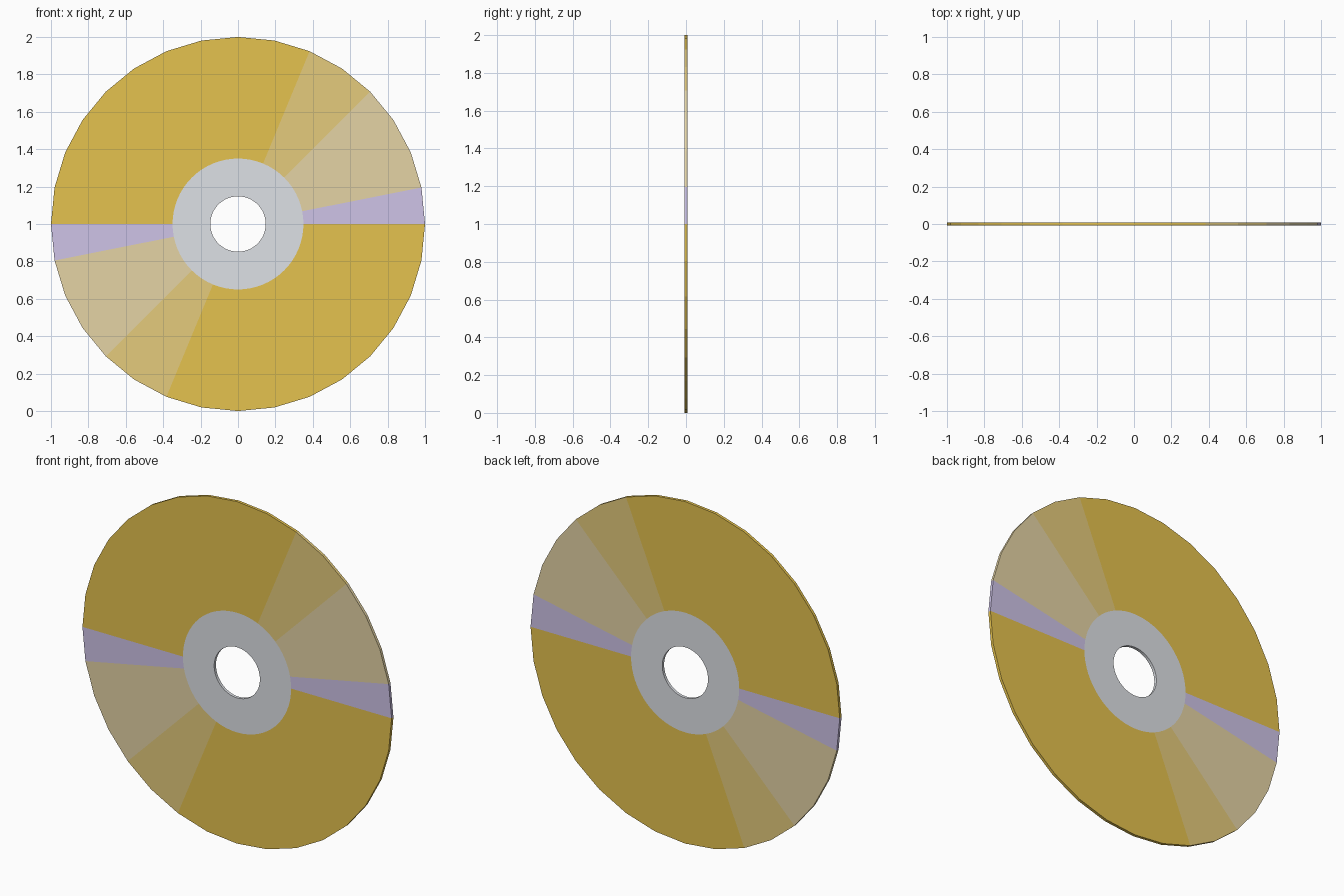
import bpy, bmesh, math

if "Cube" in bpy.data.objects:
    bpy.data.objects.remove(bpy.data.objects["Cube"])

N = 64                       # slices (outer edge keeps 32 visible sides)
R_HOLE, R_HUB, R_OUT = 0.148, 0.35, 1.0
Y_FRONT, Y_BACK = -0.009, 0.008


def linear(c):
    c /= 255
    return c / 12.92 if c <= 0.04045 else ((c + 0.055) / 1.055) ** 2.4


def material(name, rgb):
    m = bpy.data.materials.new(name)
    m.diffuse_color = (*[linear(c) for c in rgb], 1)
    m.use_nodes = True
    m.node_tree.nodes["Principled BSDF"].inputs["Base Color"].default_value = m.diffuse_color
    return m


mats = [material("gold", (229, 194, 78)), material("lavender", (207, 196, 232)),
        material("pale tan", (229, 212, 165)), material("warm tan", (229, 203, 124)),
        material("silver grey", (222, 225, 230))]


def sector(angle):
    """Reflection colour, repeated on opposite sides of the disc."""
    a = angle % 180
    return 1 if a < 11.25 else 2 if a < 45 else 3 if a < 67.5 else 0


def ring(bm, radius, y, flat=False):
    """Circle of vertices; flat puts every second one on a 32-gon's side."""
    out = []
    for i in range(N):
        r = radius * (math.cos(2 * math.pi / N) if flat and i % 2 else 1)
        a = 2 * math.pi * i / N
        out.append(bm.verts.new((r * math.cos(a), y, 1 + r * math.sin(a))))
    return out


# Closed profile swept round: front hub, front disc, rim, back disc, back hub, hole wall
bm = bmesh.new()
rings = [ring(bm, R_HOLE, Y_FRONT), ring(bm, R_HUB, Y_FRONT), ring(bm, R_OUT, Y_FRONT, True),
         ring(bm, R_OUT, Y_BACK, True), ring(bm, R_HUB, Y_BACK), ring(bm, R_HOLE, Y_BACK)]
for k in range(6):
    a, b = rings[k], rings[(k + 1) % 6]
    for i in range(N):
        j = (i + 1) % N
        f = bm.faces.new((a[i], b[i], b[j], a[j]))
        f.material_index = sector((i + 0.5) * 360 / N) if k in (1, 2, 3) else 4
bmesh.ops.recalc_face_normals(bm, faces=bm.faces)

mesh = bpy.data.meshes.new("disc")
bm.to_mesh(mesh)
bm.free()
for m in mats:
    mesh.materials.append(m)
disc = bpy.data.objects.new("disc", mesh)
bpy.context.collection.objects.link(disc)
